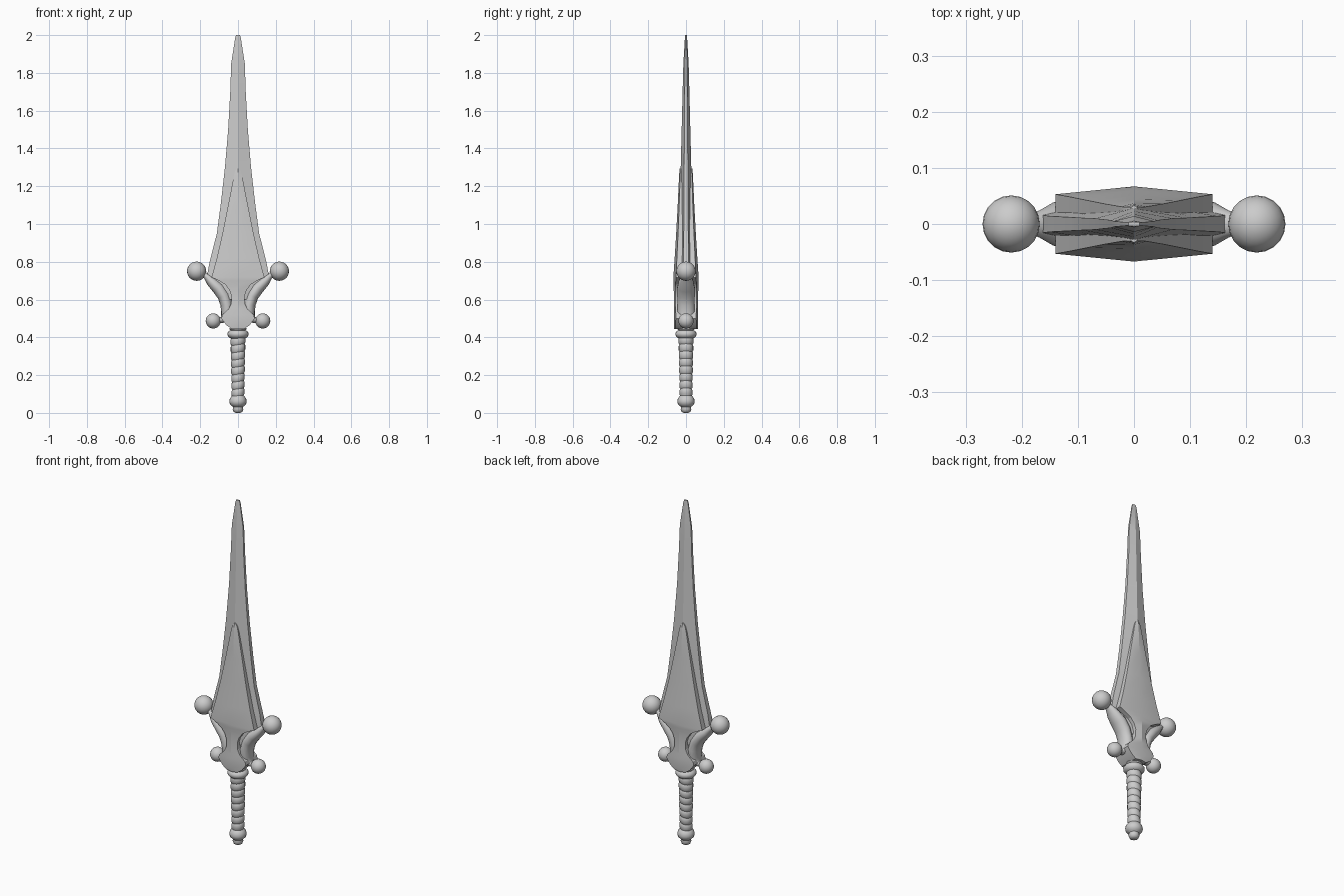
import bpy, bmesh, math


def finish(name, bm, smooth=None):
    bmesh.ops.recalc_face_normals(bm, faces=bm.faces)
    me = bpy.data.meshes.new(name)
    bm.to_mesh(me)
    bm.free()
    ob = bpy.data.objects.new(name, me)
    bpy.context.collection.objects.link(ob)
    if smooth:
        bpy.ops.object.select_all(action='DESELECT')
        ob.select_set(True)
        bpy.context.view_layer.objects.active = ob
        bpy.ops.object.shade_smooth_by_angle(angle=math.radians(smooth))
    return ob


def loft(name, rings, smooth=None):
    """Skin a list of equal-length closed rings and cap both ends."""
    bm = bmesh.new()
    vs = [[bm.verts.new(p) for p in r] for r in rings]
    n = len(vs[0])
    for a, b in zip(vs, vs[1:]):
        for i in range(n):
            j = (i + 1) % n
            bm.faces.new((a[i], a[j], b[j], b[i]))
    bm.faces.new(vs[0])
    bm.faces.new(vs[-1])
    return finish(name, bm, smooth)


def ridged(name, sections):
    """Sections: height, half width, edge half depth, ridge half depth."""
    return loft(name, [[(w, -e, z), (w, e, z), (0, c, z), (-w, e, z), (-w, -e, z), (0, -c, z)]
                       for z, w, e, c in sections], 20)


def lathe(name, profile, n=20, tilt=0.0):
    rings = []
    for r, z in profile:
        ang = [2 * math.pi * i / n for i in range(n)]
        rings.append([(r * math.cos(a), r * math.sin(a), z + tilt * r * math.cos(a)) for a in ang])
    return loft(name, rings, 40)


# Blade with a central ridge
ridged("blade", [
    (0.60, 0.06, 0.03, 0.045), (0.66, 0.11, 0.025, 0.046), (0.72, 0.165, 0.016, 0.047),
    (0.80, 0.15, 0.014, 0.043), (0.95, 0.112, 0.012, 0.038), (1.10, 0.092, 0.011, 0.033),
    (1.30, 0.069, 0.010, 0.028), (1.50, 0.052, 0.008, 0.023), (1.70, 0.041, 0.007, 0.018),
    (1.85, 0.036, 0.005, 0.014), (1.985, 0.015, 0.003, 0.006), (2.0, 0.010, 0.003, 0.004)])

# Raised panel running down the blade into the guard
ridged("raised_panel", [
    (0.445, 0.035, 0.055, 0.063), (0.465, 0.062, 0.055, 0.064), (0.50, 0.088, 0.054, 0.064),
    (0.52, 0.083, 0.054, 0.064), (0.55, 0.05, 0.055, 0.064), (0.58, 0.036, 0.056, 0.064),
    (0.62, 0.035, 0.056, 0.064), (0.65, 0.045, 0.056, 0.065), (0.68, 0.068, 0.055, 0.066),
    (0.70, 0.10, 0.054, 0.067), (0.718, 0.14, 0.053, 0.067), (0.82, 0.112, 0.048, 0.060),
    (0.95, 0.082, 0.042, 0.052), (1.10, 0.052, 0.036, 0.044), (1.25, 0.023, 0.031, 0.037),
    (1.28, 0.015, 0.030, 0.035), (1.295, 0.005, 0.030, 0.033)])

# Curved guard horns: x, z, radius along the path
path = [(0.185, 0.738, 0.012), (0.165, 0.722, 0.018), (0.14, 0.695, 0.028), (0.105, 0.662, 0.034),
        (0.075, 0.62, 0.034), (0.06, 0.575, 0.033), (0.056, 0.53, 0.034),
        (0.068, 0.502, 0.026), (0.085, 0.492, 0.017), (0.105, 0.488, 0.012)]
for s, side in ((1, "right"), (-1, "left")):
    rings = []
    for i, (x, z, r) in enumerate(path):
        a, b = path[max(i - 1, 0)], path[min(i + 1, len(path) - 1)]
        tx, tz = b[0] - a[0], b[1] - a[1]
        d = math.hypot(tx, tz)
        ring = []
        for k in range(14):
            t = 2 * math.pi * k / 14
            u = r * math.cos(t)
            ring.append((s * (x - u * tz / d), 1.4 * r * math.sin(t), z + u * tx / d))
        rings.append(ring)
    loft("guard_horn_" + side, rings, 40)
    # Ball ends of the horns
    for label, x, z, r in (("upper", 0.219, 0.75, 0.051), ("lower", 0.131, 0.487, 0.040)):
        bm = bmesh.new()
        bmesh.ops.create_uvsphere(bm, u_segments=20, v_segments=12, radius=r)
        bmesh.ops.translate(bm, verts=bm.verts, vec=(s * x, 0, z))
        finish("%s_ball_%s" % (label, side), bm, 40)

# Collar below the guard
lathe("collar", [(0.03, 0.392), (0.046, 0.398), (0.055, 0.41), (0.056, 0.422), (0.048, 0.434),
                 (0.04, 0.437), (0.046, 0.445), (0.04, 0.455), (0.03, 0.47)])

# Grip wrapped in slanted bands
grip = [(0.030, 0.08)]
for i in range(8):
    z0 = 0.09 + i * 0.039
    r = 0.032 + 0.0008 * i
    grip += [(r - 0.002, z0), (r + 0.002, z0 + 0.007), (r + 0.002, z0 + 0.030), (r - 0.002, z0 + 0.037)]
lathe("wrapped_grip", grip, 16, 0.15)

# Pommel
lathe("pommel", [(0.012, 0.0), (0.023, 0.006), (0.028, 0.018), (0.027, 0.032), (0.034, 0.038),
                 (0.043, 0.047), (0.046, 0.061), (0.043, 0.076), (0.035, 0.087), (0.028, 0.093)])
